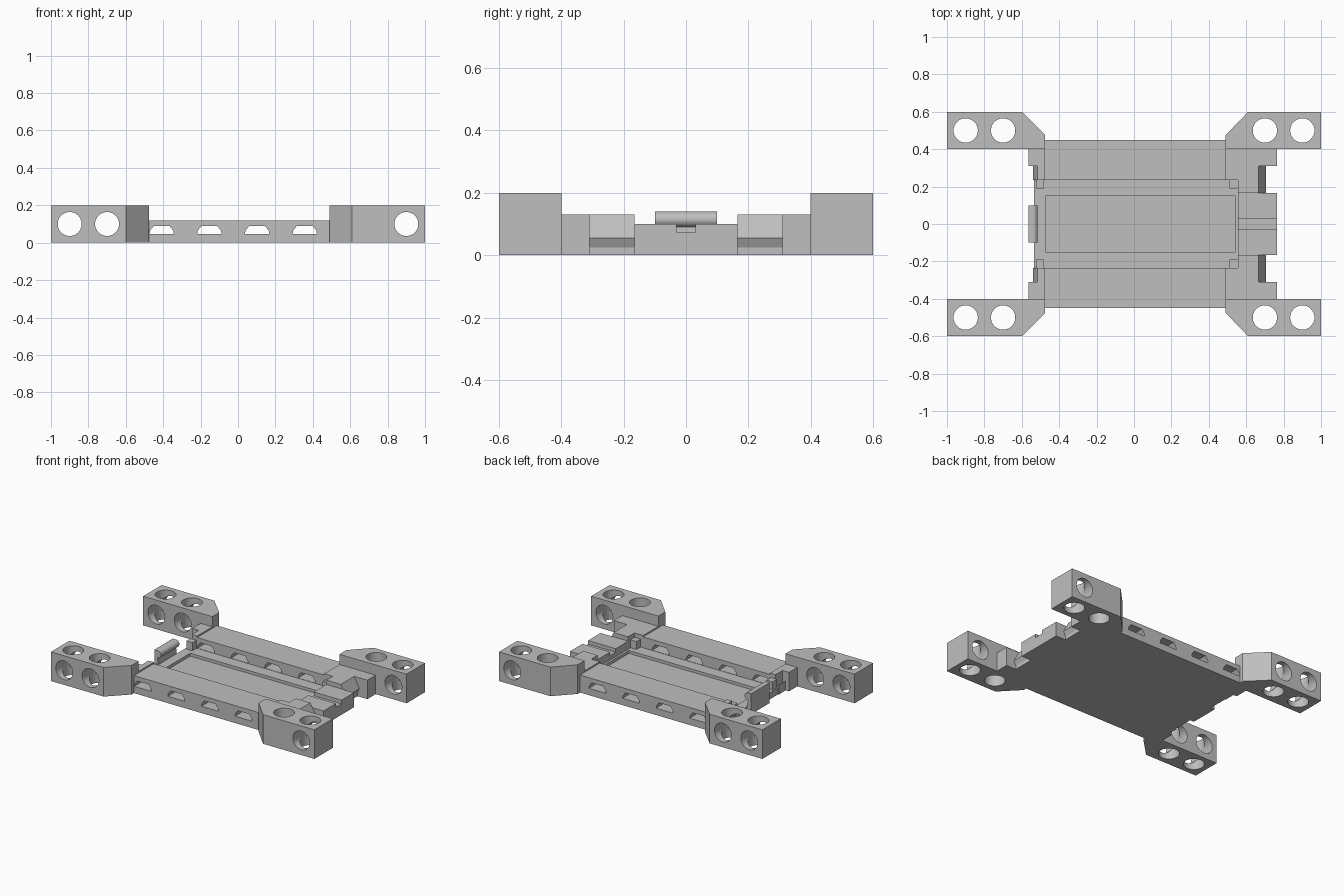
import bpy
import bmesh
import math

old = bpy.data.objects.get("Cube")
if old:
    bpy.data.objects.remove(old)

grey = bpy.data.materials.new("plain_grey")
grey.use_nodes = True
colour = (0.52, 0.52, 0.52, 1)
grey.diffuse_color = colour
grey.node_tree.nodes["Principled BSDF"].inputs["Base Color"].default_value = colour


def prism(name, points, axis, start, end):
    """Extrude a 2D outline along an axis: x uses (y,z), y uses (x,z), z uses (x,y)."""
    place = {"x": lambda u, v, w: (w, u, v),
             "y": lambda u, v, w: (u, w, v),
             "z": lambda u, v, w: (u, v, w)}[axis]
    bm = bmesh.new()
    rings = [[bm.verts.new(place(u, v, w)) for u, v in points] for w in (start, end)]
    for ring in rings:
        bm.faces.new(ring)
    n = len(points)
    for i in range(n):
        j = (i + 1) % n
        bm.faces.new((rings[0][i], rings[0][j], rings[1][j], rings[1][i]))
    bmesh.ops.recalc_face_normals(bm, faces=bm.faces)
    mesh = bpy.data.meshes.new(name)
    bm.to_mesh(mesh)
    bm.free()
    mesh.materials.append(grey)
    obj = bpy.data.objects.new(name, mesh)
    bpy.context.collection.objects.link(obj)
    return obj


def box(name, x0, x1, y0, y1, z0, z1):
    return prism(name, [(x0, y0), (x1, y0), (x1, y1), (x0, y1)], "z", z0, z1)


def circle(u, v, r, n=40):
    return [(u + r * math.cos(math.tau * i / n), v + r * math.sin(math.tau * i / n))
            for i in range(n)]


def select(obj):
    bpy.ops.object.select_all(action="DESELECT")
    obj.select_set(True)
    bpy.context.view_layer.objects.active = obj


def cut(obj, cutters):
    """Subtract every cutter, then discard it."""
    select(obj)
    for c in cutters:
        c.hide_render = True
        mod = obj.modifiers.new("cut", "BOOLEAN")
        mod.operation = "DIFFERENCE"
        mod.solver = "EXACT"
        mod.object = c
        bpy.ops.object.modifier_apply(modifier=mod.name)
        bpy.data.objects.remove(c)


# Tray floor with its shallow central recess
floor = box("tray_floor", -0.535, 0.555, -0.235, 0.235, 0, 0.045)
cut(floor, [box("recess_cutter", -0.47, 0.54, -0.153, 0.153, 0.025, 0.1)])

# End wall with a cable channel along its top
prism("end_wall", [(-0.165, 0), (0.165, 0), (0.165, 0.1), (0.03, 0.1), (0.03, 0.075),
                   (-0.03, 0.075), (-0.03, 0.1), (-0.165, 0.1)], "x", 0.555, 0.765)

# Upright clip with a rounded bead on the inner side
bead = [(-0.54 + 0.025 * math.cos(a), 0.115 + 0.025 * math.sin(a))
        for a in (math.radians(90 - 15 * i) for i in range(13))]
clip = prism("retaining_clip", [(-0.565, 0), (-0.565, 0.14)] + bead + [(-0.535, 0.045), (-0.535, 0)],
             "y", -0.1, 0.1)
select(clip)
bpy.ops.object.shade_smooth_by_angle()

for s, side in ((1, "back"), (-1, "front")):
    # Long side rail with four through slots
    rail = box(side + "_rail", -0.475, 0.49, s * 0.235, s * 0.45, 0, 0.12)
    slots = []
    for i in range(4):
        x = -0.408 + 0.255 * i
        outline = [(x - 0.065, 0.047), (x + 0.065, 0.047), (x + 0.062, 0.065),
                   (x + 0.042, 0.09), (x - 0.042, 0.09), (x - 0.062, 0.065)]
        slots.append(prism("slot_cutter", outline, "y", s * 0.2, s * 0.5))
    cut(rail, slots)

    # Left-hand and right-hand end shoulders
    box(side + "_outer_shoulder", 0.49, 0.765, s * 0.31, s * 0.4, 0, 0.13)
    box(side + "_inner_shoulder", 0.49, 0.555, s * 0.235, s * 0.31, 0, 0.13)
    box(side + "_socket_shoulder", -0.565, -0.475, s * 0.31, s * 0.4, 0, 0.13)

    # Snap hook at one end, matching groove at the other
    prism(side + "_snap_hook", [(0.555, 0), (0.69, 0), (0.69, 0.025), (0.705, 0.055),
                                (0.665, 0.13), (0.555, 0.13)], "y", s * 0.165, s * 0.31)
    prism(side + "_snap_groove", [(-0.475, 0), (-0.54, 0), (-0.54, 0.065), (-0.515, 0.045),
                                  (-0.515, 0.13), (-0.475, 0.13)], "y", s * 0.235, s * 0.31)

    # Small corner rests inside the tray
    for x in (-0.525, 0.51):
        box(side + "_corner_rest", x, x + 0.045, s * 0.19, s * 0.235, 0.045, 0.1)

    # Drilled mounting blocks with a chamfered root
    for tip, shoulder, root, name, side_holes in (
            (-1, -0.6, -0.475, "right", (-0.9, -0.7)), (1, 0.61, 0.49, "left", (0.9,))):
        outline = [(tip, s * 0.4), (tip, s * 0.6), (shoulder, s * 0.6),
                   (root, s * 0.475), (root, s * 0.4)]
        block = prism(side + "_" + name + "_mount", outline, "z", 0, 0.2)
        drills = [prism("drill", circle(math.copysign(x, tip), s * 0.5, 0.065), "z", -0.1, 0.3)
                  for x in (0.7, 0.9)]
        drills += [prism("drill", circle(x, 0.1, 0.064), "y", s * 0.3, s * 0.7)
                   for x in side_holes]
        cut(block, drills)
        select(block)
        bpy.ops.object.shade_smooth_by_angle()
